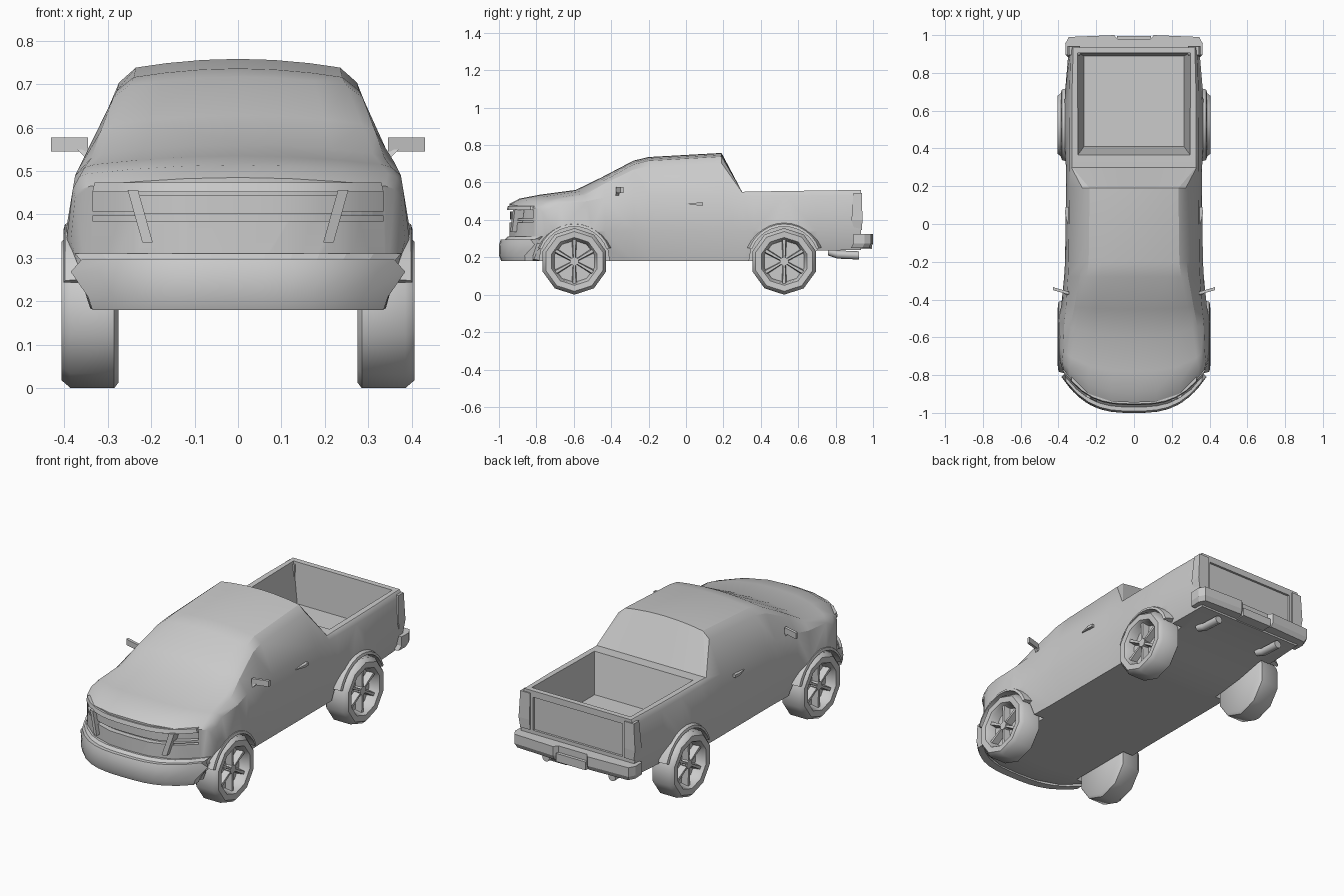
import bpy, bmesh, math

if "Cube" in bpy.data.objects:
    bpy.data.objects.remove(bpy.data.objects["Cube"])


def loft(name, rings, caps=True, smooth=None, mirror=False):
    """Skin a list of closed rings of 3D points."""
    bm = bmesh.new()
    vs = [[bm.verts.new(p) for p in r] for r in rings]
    n = len(rings[0])
    for a, b in zip(vs, vs[1:]):
        for i in range(n):
            j = (i + 1) % n
            bm.faces.new((a[i], a[j], b[j], b[i]))
    if caps == "strips":            # caps built from vertical strips, left and right
        for r in (vs[0], vs[-1]):
            for s in (1, -1):
                for i in range(3):
                    bm.faces.new([r[s * k % n] for k in (i, i + 1, 9 - i, 10 - i)])
                bm.faces.new([r[s * k % n] for k in range(3, 8)])
    elif caps:
        bm.faces.new(vs[0])
        bm.faces.new(vs[-1])
    bmesh.ops.recalc_face_normals(bm, faces=bm.faces)
    me = bpy.data.meshes.new(name)
    bm.to_mesh(me)
    bm.free()
    ob = bpy.data.objects.new(name, me)
    bpy.context.collection.objects.link(ob)
    bpy.ops.object.select_all(action='DESELECT')
    ob.select_set(True)
    bpy.context.view_layer.objects.active = ob
    if mirror:
        ob.modifiers.new("mirror", 'MIRROR')
        bpy.ops.object.modifier_apply(modifier="mirror")
    if smooth:
        bpy.ops.object.shade_smooth_by_angle(angle=math.radians(smooth))
    return ob


def rect(x, y, z):
    """Horizontal rectangle ring, x and y given as (low, high)."""
    return [(x[0], y[0], z), (x[1], y[0], z), (x[1], y[1], z), (x[0], y[1], z)]


def box(name, x, y, z, mirror=False):
    return loft(name, [rect(x, y, z[0]), rect(x, y, z[1])], mirror=mirror)


def disc(x, r, cy, cz, n):
    return [(x, cy + r * math.sin(2 * math.pi * k / n), cz - r * math.cos(2 * math.pi * k / n))
            for k in range(n)]


def cut(ob, cutter):
    bpy.context.view_layer.objects.active = ob
    m = ob.modifiers.new("cut", 'BOOLEAN')
    m.operation, m.solver, m.object = 'DIFFERENCE', 'EXACT', cutter
    bpy.ops.object.modifier_apply(modifier="cut")
    bpy.data.objects.remove(cutter)


def bow(x):
    return 0.17 * (abs(x) / 0.37) ** 3


def nose_bar(name, y, depth, section, x0=-1, steps=12, mirror=False, smooth=None):
    """Bar curved round the nose; section is (half width, z, setback)."""
    rings = []
    for k in range(steps + 1):
        t = x0 + (1 - x0) * k / steps
        front = [(t * w, y + s + bow(t * w), z) for w, z, s in section]
        rings.append(front + [(px, py + depth, pz) for px, py, pz in reversed(front)])
    return loft(name, rings, mirror=mirror, smooth=smooth)


# Body: y, nose bow, bottom width, mid width, belt width, belt z, top width, top z, bottom z
stations = [
    (-.945, 1, .34, .385, .375, .44, .34, .485, .19),
    (-.89, .9, .34, .395, .38, .46, .345, .514, .18),
    (-.78, .6, .34, .40, .375, .49, .33, .535, .18),
    (-.59, .35, .34, .40, .37, .50, .31, .56, .18),
    (-.45, .1, .335, .385, .36, .52, .285, .628, .18),
    (-.28, 0, .33, .37, .35, .53, .25, .717, .18),
    (-.20, 0, .33, .365, .347, .53, .24, .736, .18),
    (.19, 0, .33, .36, .342, .53, .235, .758, .18),
    (.30, 0, .33, .36, .343, .53, .328, .55, .18),
    (.36, 0, .33, .365, .343, .53, .328, .552, .18),
    (.53, 0, .33, .372, .343, .53, .328, .554, .20),
    (.70, 0, .33, .365, .342, .53, .328, .557, .235),
    (.935, 0, .32, .345, .335, .53, .322, .56, .24),
]
rings = []
for y, b, wb, wm, wl, zl, wt, zt, zb in stations:
    crown = 0.02 if y < .25 else 0
    half = [(f * wt, zt - crown * f * f) for f in (0, .35, .7, 1)]
    half.append((wt + .25 * (wl - wt) + .012 * (crown > 0), zt - crown - .15 * (zt - zl)))
    half += [(wl, zl), (wm, .34)] + [(f * wb, zb) for f in (1, .7, .35, 0)]
    ring = half + [(-x, z) for x, z in half[-2:0:-1]]
    rings.append([(x, y + b * bow(x), z) for x, z in ring])
body = loft("body", rings, caps="strips")

# Cargo bed, wheel arches, tailgate panel and grille openings
cut(body, loft("bed_cutter", [rect((-.265, .265), (.41, .89), .34),
                              rect((-.30, .30), (.362, .906), .57)]))
wheels = {"front": -.597, "rear": .525}
for cy in wheels.values():
    for s in (1, -1):
        cut(body, loft("arch_cutter", [disc(s * .27, .188, cy, .18, 20),
                                       disc(s * .5, .188, cy, .18, 20)]))
cut(body, box("tailgate_cutter", (-.27, .27), (.923, 1), (.345, .525)))
cut(body, nose_bar("grille_cutter", -1.02, .105, [(.335, .385, 0), (.335, .453, 0)]))
bpy.ops.object.select_all(action='DESELECT')
body.select_set(True)
bpy.context.view_layer.objects.active = body
bpy.ops.object.shade_smooth_by_angle(angle=math.radians(28))

# Nose details
nose_bar("front_bumper", -1.0, .045, [(.335, .18, .012), (.345, .21, 0), (.385, .268, 0),
                                      (.36, .296, .01)], smooth=30)
nose_bar("bumper_shelf", -.985, .05, [(.35, .28, 0), (.375, .31, .03)])
nose_bar("hood_lip", -.958, .03, [(.335, .452, 0), (.33, .474, .006)], smooth=30)
nose_bar("grille_panel", -.94, .03, [(.225, .402, 0), (.225, .444, 0)], smooth=30)
nose_bar("headlight_bar", -.945, .04, [(.335, .396, 0), (.335, .408, 0)], x0=.7, steps=4, mirror=True)
loft("headlight_pillar", [
    [(x - .012, y, z), (x + .012, y + .01, z), (x + .012, y + .06, z), (x - .012, y + .05, z)]
    for x, y, z in ((.208, -.94, .335), (.242, -.925, .456))], mirror=True)

# Wheels, spokes and fender flares
tyre = [(.275, .165), (.285, .178), (.385, .178), (.406, .16), (.404, .128), (.39, .12), (.35, .112)]
for name, cy in wheels.items():
    loft(name + "_wheel", [disc(x, r, cy, .178, 10) for x, r in tyre], mirror=True, smooth=40)
    loft(name + "_hub", [disc(x, .024, cy, .178, 8) for x in (.345, .388)], mirror=True)
    for k in range(6):
        a = math.pi * (k / 3 + 1 / 6)
        c, s = math.cos(a), math.sin(a)
        spoke = []
        for r, w in ((.01, .008), (.117, .014)):
            spoke.append([(x, cy + r * c - q * s, .178 + r * s + q * c)
                          for x, q in ((.345, -w), (.386, -w * .6), (.386, w * .6), (.345, w))])
        loft(name + "_spoke", spoke, mirror=True)
    xo = .402 if name == "front" else .386
    arc = []
    for k in range(13):
        a = math.radians(20 + 140 * k / 12)
        arc.append([(x, cy + r * math.cos(a), .18 + r * math.sin(a))
                    for x, r in ((.33, .184), (xo, .184), (xo - .004, .198), (.34, .212))])
    loft(name + "_fender_flare", arc, mirror=True, smooth=30)

# Mirrors and door handles
loft("mirror_head", [[(x, y - .008, .545), (x, y + .008, .545), (x, y + .008, .577), (x, y - .008, .577)]
                     for x, y in ((.345, -.366), (.43, -.342))], mirror=True)
loft("mirror_stalk", [rect((.33, .345), (-.38, -.36), .525),
                      rect((.35, .37), (-.37, -.355), .55)], mirror=True)
loft("door_handle", [[(.345, y, .485 - h), (x, y, .485 - h), (x, y, .485 + h), (.34, y, .485 + h)]
                     for y, x, h in ((.0, .353, .002), (.06, .366, .007), (.09, .362, .008))], mirror=True)

# Rear bumper with a centre notch, tail lights, exhausts
side = [(.362, .895), (.364, .955), (.345, .99), (.105, 1.0), (.085, .978)]
plan = side + [(-x, y) for x, y in reversed(side)]
plan += [(-.335, .895), (-.32, .92), (.32, .92), (.335, .895)]
loft("rear_bumper", [[(x * s, y - d, z) for x, y in plan]
                     for z, s, d in ((.25, .97, .012), (.275, 1, 0), (.325, 1, 0))])
box("bumper_step", (-.09, .09), (.92, .995), (.245, .29))
loft("tail_light", [rect((.285, .343), (.90, .941), .345), rect((.285, .352), (.885, .943), .40),
                    rect((.285, .343), (.895, .941), .545)], mirror=True)
loft("exhaust", [[(.2 + .022 * math.cos(k * math.pi / 4), y, z + .022 * math.sin(k * math.pi / 4))
                  for k in range(8)] for y, z in ((.76, .232), (.81, .215), (.925, .21))],
     mirror=True, smooth=50)
